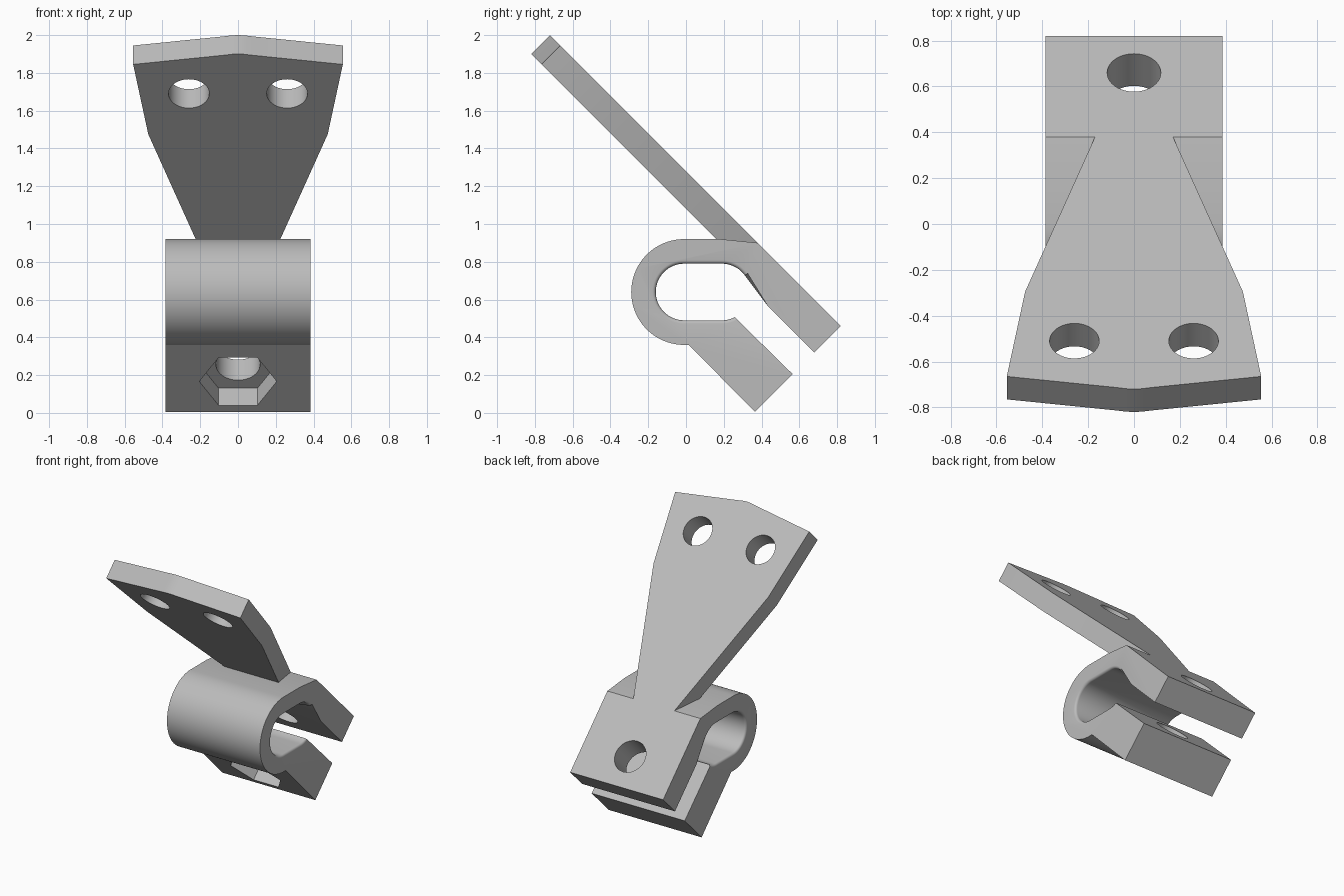
import bpy
import bmesh
from math import sin, cos, radians, pi, sqrt

default = bpy.data.objects.get("Cube")
if default:
    bpy.data.objects.remove(default)

grey = bpy.data.materials.new("plain grey")
grey.use_nodes = True
grey.diffuse_color = (0.5, 0.5, 0.5, 1)
grey.node_tree.nodes["Principled BSDF"].inputs["Base Color"].default_value = (0.5, 0.5, 0.5, 1)

HALF_WIDTH = 0.385


def arc(cy, cz, r, start, end, n):
    angles = [radians(start + (end - start) * i / n) for i in range(n + 1)]
    return [(cy + r * cos(a), cz + r * sin(a)) for a in angles]


def prism(name, lower, upper, round_test=None):
    """Solid between two matching loops; optionally fillet some rim edges."""
    bm = bmesh.new()
    a = [bm.verts.new(p) for p in lower]
    b = [bm.verts.new(p) for p in upper]
    n = len(a)
    bm.faces.new(a)
    bm.faces.new(b[::-1])
    for i in range(n):
        j = (i + 1) % n
        bm.faces.new((a[j], a[i], b[i], b[j]))
    bmesh.ops.recalc_face_normals(bm, faces=bm.faces[:])
    if round_test:
        rim = [e for e in bm.edges
               if abs(e.verts[0].co.x - e.verts[1].co.x) < 1e-6
               and all(round_test(v.co) for v in e.verts)]
        bmesh.ops.bevel(bm, geom=rim, offset=0.018, segments=4,
                        profile=0.5, affect='EDGES')
    mesh = bpy.data.meshes.new(name)
    bm.to_mesh(mesh)
    bm.free()
    mesh.materials.append(grey)
    obj = bpy.data.objects.new(name, mesh)
    bpy.context.collection.objects.link(obj)
    return obj


def slanted(name, outline, s0, s1):
    """Prism lying in the 45 degree plane: v = z - y along it, s = y + z through it."""
    def place(s):
        return [(x, (s - v) / 2, (s + v) / 2) for x, v in outline]
    return prism(name, place(s0), place(s1))


def hole_outline(x, v, r, sides):
    return [(x + r * cos(2 * pi * i / sides),
             v + sqrt(2) * r * sin(2 * pi * i / sides)) for i in range(sides)]


def cut(obj, cutter):
    cutter.hide_render = True
    mod = obj.modifiers.new("cut", 'BOOLEAN')
    mod.operation = 'DIFFERENCE'
    mod.solver = 'EXACT'
    mod.object = cutter
    bpy.context.view_layer.objects.active = obj
    bpy.ops.object.modifier_apply(modifier=mod.name)
    bpy.data.objects.remove(cutter)


# Clamp: split loop with two slanted jaws, extruded across the width
bore = (arc(0.19, 0.64, 0.15, 36, 90, 12)
        + arc(-0.01, 0.64, 0.15, 90, 270, 32)
        + arc(0.19, 0.64, 0.15, 270, 297, 6))
shell = arc(-0.01, 0.64, 0.28, 270, 90, 40)
profile = ([(0.82, 0.46), (0.68, 0.32), (0.43, 0.57)] + bore
           + [(0.565, 0.205), (0.365, 0.005), (0.015, 0.36)] + shell
           + [(0.18, 0.92), (0.38, 0.90)])


def on_bore(co):
    return any(abs(co.y - y) + abs(co.z - z) < 1e-4 for y, z in bore)


clamp = prism("clamp_body",
              [(-HALF_WIDTH, y, z) for y, z in profile],
              [(HALF_WIDTH, y, z) for y, z in profile], on_bore)

# Bolt hole through both jaws and hexagonal nut pocket underneath
cut(clamp, slanted("bolt_cutter", hole_outline(0, -0.04, 0.117, 64), 0.2, 1.5))
cut(clamp, slanted("nut_cutter", hole_outline(0, -0.04, 0.205, 6), 0.2, 0.552))

# Flared mounting plate with a shallow pointed end
side = [(0.17, 0.52), (0.475, 1.87), (0.555, 2.61), (0.07, 2.708), (0.035, 2.717)]
outline = side + [(0, 2.72)] + [(-x, v) for x, v in reversed(side)]
plate = slanted("mounting_plate", outline, 1.08, 1.28)
for x in (-0.26, 0.26):
    cut(plate, slanted("screw_cutter", hole_outline(x, 2.3, 0.108, 64), 0.9, 1.5))

# Smooth the curved walls, keep the corners crisp
bpy.ops.object.select_all(action='DESELECT')
for obj in (clamp, plate):
    obj.select_set(True)
bpy.context.view_layer.objects.active = clamp
bpy.ops.object.shade_smooth_by_angle(angle=radians(30))
